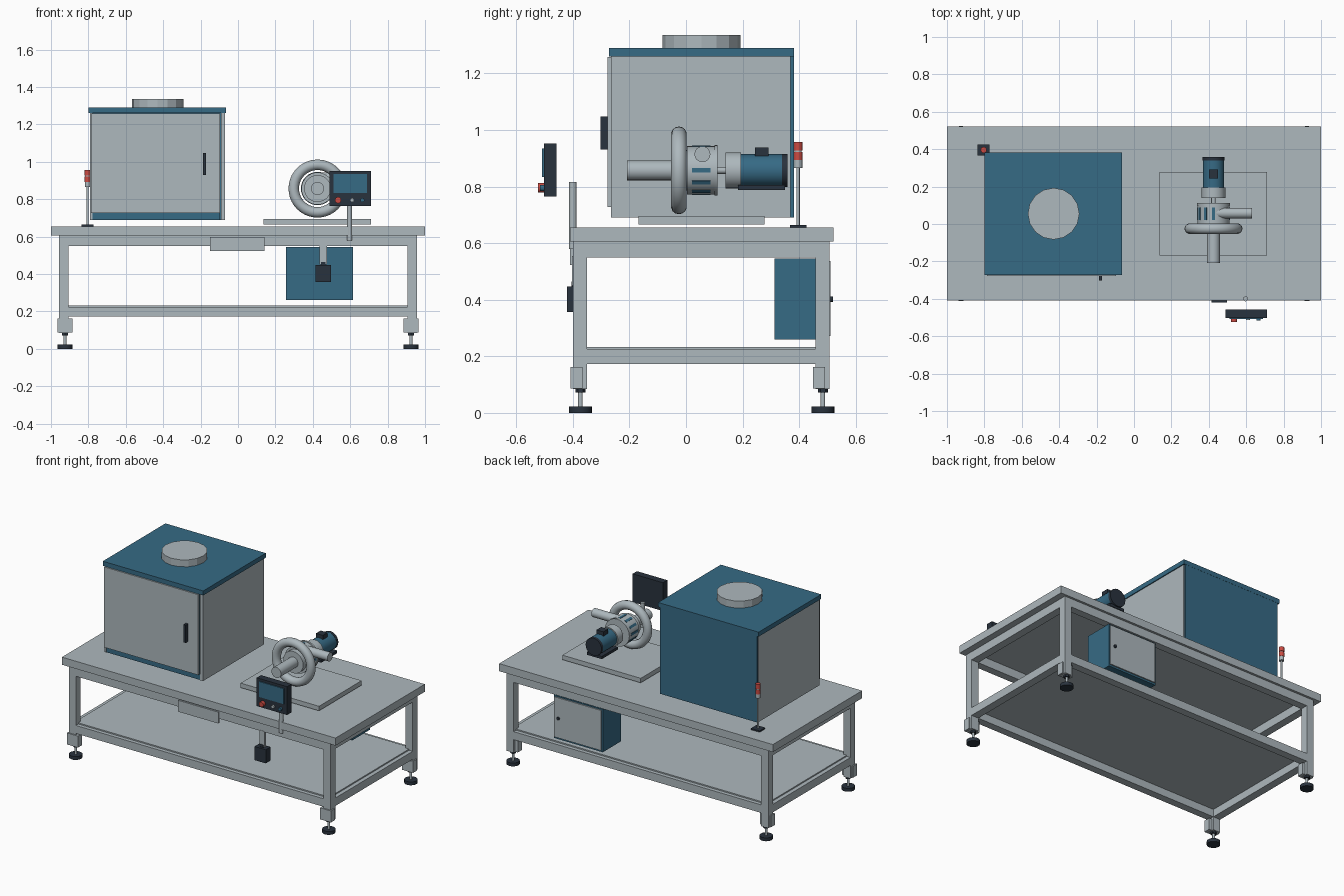
import bpy, math
from mathutils import Vector

if "Cube" in bpy.data.objects:
    bpy.data.objects.remove(bpy.data.objects["Cube"])


def material(name, rgb):
    m = bpy.data.materials.new(name)
    m.diffuse_color = (*rgb, 1)
    m.use_nodes = True
    m.node_tree.nodes["Principled BSDF"].inputs["Base Color"].default_value = m.diffuse_color
    return m


GREY = material("light grey metal", (0.42, 0.48, 0.51))
BLUE = material("steel blue paint", (0.037, 0.145, 0.235))
DARK = material("dark slate", (0.022, 0.032, 0.047))
RED = material("signal red", (0.60, 0.07, 0.055))


def finish(ob, name, mat, smooth=False):
    ob.name = name
    ob.data.materials.append(mat)
    if smooth:
        bpy.ops.object.shade_smooth_by_angle(angle=math.radians(35))
    return ob


def box(name, mat, x, y, z):
    """Box from (min, max) ranges."""
    bpy.ops.mesh.primitive_cube_add(size=1, location=[(a + b) / 2 for a, b in (x, y, z)])
    ob = bpy.context.object
    ob.scale = [b - a for a, b in (x, y, z)]
    bpy.ops.object.transform_apply(location=False, rotation=False, scale=True)
    return finish(ob, name, mat)


def rod(name, mat, start, end, r, sides=24, smooth=True):
    """Cylinder between two points."""
    a, b = Vector(start), Vector(end)
    bpy.ops.mesh.primitive_cylinder_add(
        vertices=sides, radius=r, depth=(b - a).length, location=(a + b) / 2,
        rotation=(b - a).to_track_quat('Z', 'Y').to_euler())
    return finish(bpy.context.object, name, mat, smooth)


# Table top, rails and shelf
box("table_top", GREY, (-1, 1), (-0.41, 0.522), (0.605, 0.655))
FRONT, BACK = (-0.40, -0.35), (0.457, 0.507)
for label, z in (("upper", (0.55, 0.605)), ("lower", (0.172, 0.225))):
    for side, y in (("front", FRONT), ("back", BACK)):
        box(f"{label}_{side}_rail", GREY, (-0.905, 0.905), y, z)
    for side, x in (("left", (-0.957, -0.905)), ("right", (0.905, 0.957))):
        box(f"{label}_{side}_rail", GREY, x, (-0.35, 0.457), z)
box("lower_shelf", GREY, (-0.93, 0.93), (-0.375, 0.482), (0.222, 0.233))

# Legs with brackets and levelling feet
for sx, s in (("left", -1), ("right", 1)):
    for sy, y in (("front", FRONT), ("back", BACK)):
        tag = f"{sy}_{sx}"
        cx, cy = s * 0.925, sum(y) / 2 + 0.002
        box(f"leg_{tag}", GREY, sorted((s * 0.905, s * 0.957)), y, (0.085, 0.605))
        box(f"leg_bracket_{tag}", GREY, (cx - 0.04, cx + 0.04),
            (y[0] - 0.008, y[0] + 0.035), (0.087, 0.163))
        rod(f"foot_nut_{tag}", DARK, (cx, cy, 0.072), (cx, cy, 0.086), 0.018, 6, False)
        rod(f"foot_bolt_{tag}", GREY, (cx, cy, 0.02), (cx, cy, 0.08), 0.008, 12)
        rod(f"foot_pad_{tag}", DARK, (cx, cy, 0), (cx, cy, 0.022), 0.04)

# Large enclosure
box("enclosure_body", BLUE, (-0.785, -0.092), (-0.25, 0.372), (0.69, 1.26))
box("enclosure_back", BLUE, (-0.785, -0.077), (0.37, 0.381), (0.69, 1.26))
box("enclosure_left_panel", GREY, (-0.79, -0.778), (-0.265, 0.37), (0.69, 1.26))
box("enclosure_right_panel", GREY, (-0.092, -0.07), (-0.265, 0.37), (0.69, 1.26))
box("enclosure_sill", BLUE, (-0.778, -0.095), (-0.262, -0.25), (0.69, 0.725))
box("enclosure_door", GREY, (-0.785, -0.097), (-0.277, -0.262), (0.727, 1.258))
box("enclosure_door_handle", DARK, (-0.186, -0.17), (-0.303, -0.277), (0.93, 1.047))
box("enclosure_roof", BLUE, (-0.798, -0.064), (-0.272, 0.382), (1.26, 1.29))
rod("roof_duct", GREY, (-0.43, 0.055, 1.29), (-0.43, 0.055, 1.336), 0.138, 16, False)

# Pump: base, volute, inlet, body and outlet
PX, PZ = 0.425, 0.857


def pump_rod(name, mat, y0, y1, r, sides=24, smooth=True):
    return rod(name, mat, (PX, y0, PZ), (PX, y1, PZ), r, sides, smooth)


box("pump_base_plate", GREY, (0.137, 0.71), (-0.168, 0.277), (0.665, 0.695))
bpy.ops.mesh.primitive_torus_add(location=(PX, -0.025, PZ), rotation=(math.pi / 2, 0, 0),
                                 major_radius=0.127, minor_radius=0.028,
                                 major_segments=40, minor_segments=14)
finish(bpy.context.object, "pump_volute", GREY, True)
pump_rod("pump_inlet", GREY, -0.208, 0.0, 0.035)
pump_rod("pump_hub", GREY, -0.03, 0.01, 0.072)
pump_rod("pump_body", GREY, 0.004, 0.1, 0.086, 32)
pump_rod("pump_flange", GREY, 0.1, 0.112, 0.089, 32)
rod("pump_outlet", GREY, (0.43, 0.058, 0.914), (0.632, 0.058, 0.914), 0.028)
for i in range(12):
    a = math.radians(30 * i)
    if i in (1, 2):  # leave room for the outlet
        continue
    slot = box(f"pump_slot_{i + 1}", BLUE, (-0.004, 0.004), (-0.033, 0.033), (-0.008, 0.008))
    slot.location = (PX + 0.0835 * math.cos(a), 0.054, PZ + 0.0835 * math.sin(a))
    slot.rotation_euler = (0, -a, 0)

# Drive motor
pump_rod("motor_shaft", GREY, 0.11, 0.145, 0.012, 12)
pump_rod("motor_coupling", GREY, 0.14, 0.195, 0.064)
pump_rod("motor_body", BLUE, 0.19, 0.342, 0.057)
pump_rod("motor_end_cap", DARK, 0.34, 0.358, 0.058)
box("motor_foot", DARK, (0.37, 0.48), (0.183, 0.35), (0.787, 0.805))
box("motor_terminal_box", DARK, (0.4, 0.45), (0.243, 0.292), (0.9, 0.937))

# Control panel and its post
rod("panel_post", GREY, (0.597, -0.4, 0.58), (0.597, -0.4, 0.816), 0.0135, 16)
box("control_panel", DARK, (0.488, 0.71), (-0.502, -0.457), (0.765, 0.952))
box("control_screen", BLUE, (0.51, 0.69), (-0.508, -0.501), (0.833, 0.935))
for name, mat, x, r, y in (("stop", RED, 0.535, 0.017, -0.523), ("start", GREY, 0.61, 0.011, -0.512),
                           ("mode", BLUE, 0.665, 0.011, -0.516)):
    rod(f"{name}_button", mat, (x, -0.5, 0.795), (x, y, 0.795), r, 16)

# Front plate and hanging switch box
box("front_plate", GREY, (-0.15, 0.143), (-0.41, -0.395), (0.522, 0.597))
box("switch_hanger", GREY, (0.437, 0.475), (-0.402, -0.385), (0.45, 0.555))
box("switch_neck", DARK, (0.445, 0.468), (-0.405, -0.382), (0.445, 0.465))
box("switch_box", DARK, (0.415, 0.497), (-0.42, -0.37), (0.357, 0.447))

# Electrical cabinet below the table
box("electrical_cabinet", BLUE, (0.257, 0.615), (0.313, 0.502), (0.26, 0.545))
box("electrical_door", GREY, (0.265, 0.607), (0.5, 0.51), (0.272, 0.537))
rod("electrical_door_knob", DARK, (0.575, 0.505, 0.402), (0.575, 0.519, 0.402), 0.01, 12)

# Signal tower
BX, BY = -0.804, 0.396
box("beacon_base", DARK, (BX - 0.032, BX + 0.032), (BY - 0.029, BY + 0.029), (0.655, 0.664))
for name, mat, z0, z1, r in (("pole", GREY, 0.66, 0.87, 0.006), ("collar", GREY, 0.866, 0.893, 0.015),
                             ("lower_lamp", RED, 0.893, 0.922, 0.016),
                             ("divider", GREY, 0.922, 0.927, 0.013),
                             ("upper_lamp", RED, 0.927, 0.957, 0.016)):
    rod(f"beacon_{name}", mat, (BX, BY, z0), (BX, BY, z1), r, 16)
